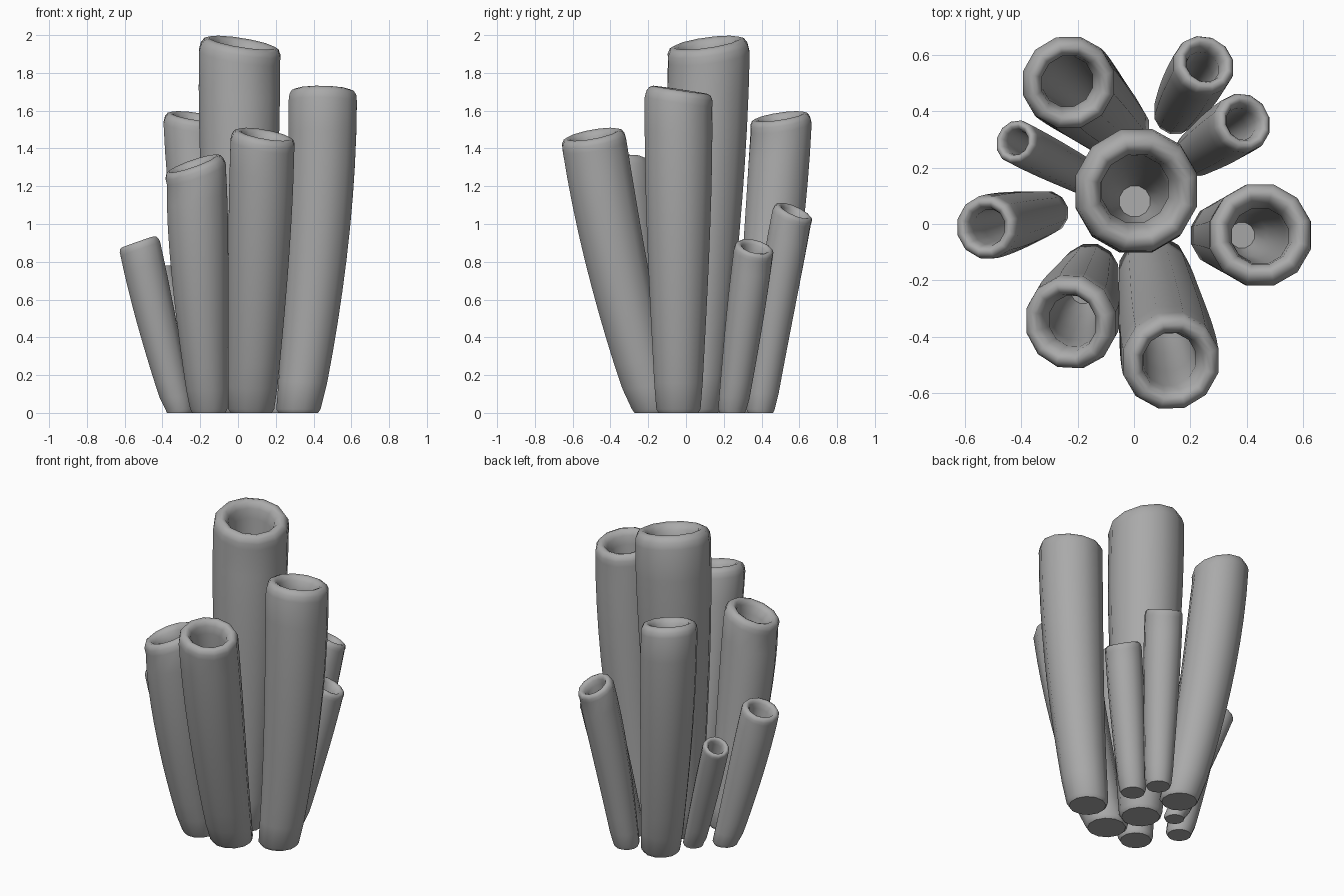
import bpy
import bmesh
import math
from mathutils import Vector

SIDES = 12
UP = Vector((0, 0, 1))

cube = bpy.data.objects.get("Cube")
if cube:
    bpy.data.objects.remove(cube, do_unlink=True)

grey = bpy.data.materials.new("stone_grey")
grey.use_nodes = True
colour = (0.4, 0.4, 0.4, 1)
grey.diffuse_color = colour
grey.node_tree.nodes["Principled BSDF"].inputs["Base Color"].default_value = colour


def add_ring(bm, centre, normal, radius):
    """Circle of vertices facing along the normal."""
    side = normal.cross(Vector((-1, 0, 0)).cross(normal)).normalized() * -1
    side = (Vector((1, 0, 0)) - normal * normal.x).normalized()
    other = normal.cross(side)
    ring = []
    for i in range(SIDES):
        a = math.tau * (i + 0.5) / SIDES
        ring.append(bm.verts.new(centre + (side * math.cos(a) + other * math.sin(a)) * radius))
    return ring


def tube(name, base, base_r, top, top_r, facing, bend):
    """Open, bent tube with a thick rounded lip and a deep tapering hole."""
    n = Vector(facing).normalized()
    start = Vector((base[0], base[1], 0))
    end = Vector(top) - n * top_r * 0.35
    mid = start.lerp(end, bend)
    mid.z = end.z * 0.5

    def point(t):
        return start * (1 - t) ** 2 + mid * 2 * t * (1 - t) + end * t * t

    def direction(t):
        tangent = ((mid - start) * (1 - t) + (end - mid) * t).normalized()
        d = UP.lerp(tangent, min(1, 4 * t))
        return d.lerp(n, t ** 4).normalized()

    bm = bmesh.new()
    # rounded foot
    rings = [add_ring(bm, start, UP, base_r * 0.86),
             add_ring(bm, start + UP * 0.02, UP, base_r * 0.97)]
    # outer wall
    for i in range(1, 11):
        t = i / 10
        r = base_r + (top_r - base_r) * math.sin(t * math.pi / 2) ** 1.1
        rings.append(add_ring(bm, point(t), direction(t), r))
    # lip, as height and radius in parts of the tube radius
    for h, r in ((0.18, 0.98), (0.3, 0.91), (0.35, 0.8), (0.31, 0.7), (0.18, 0.61), (-0.1, 0.55)):
        rings.append(add_ring(bm, end + n * h * top_r, n, r * top_r))
    # inner wall
    for t, r in ((0.8, 0.52), (0.6, 0.47), (0.4, 0.4), (0.3, 0.25)):
        rings.append(add_ring(bm, point(t), direction(t), r * top_r))

    bm.faces.new(list(reversed(rings[0])))
    bm.faces.new(rings[-1])
    for low, high in zip(rings, rings[1:]):
        for i in range(SIDES):
            j = (i + 1) % SIDES
            bm.faces.new((low[i], low[j], high[j], high[i]))
    mesh = bpy.data.meshes.new(name)
    bm.normal_update()
    bm.to_mesh(mesh)
    bm.free()
    mesh.materials.append(grey)
    obj = bpy.data.objects.new(name, mesh)
    bpy.context.collection.objects.link(obj)
    bpy.ops.object.select_all(action="DESELECT")
    obj.select_set(True)
    bpy.context.view_layer.objects.active = obj
    bpy.ops.object.shade_smooth_by_angle(angle=math.radians(50))


# name, base, base radius, rim centre, rim radius, rim direction, bend
tube("centre_tube", (0, 0.06), 0.13, (0.02, 0.11, 1.96), 0.225, (0.16, -0.14, 1), 0.6)
tube("left_tube", (0.32, -0.04), 0.125, (0.45, -0.03, 1.71), 0.187, (0.02, 0.15, 1), 0.95)
tube("front_tube", (0.07, -0.165), 0.13, (0.14, -0.495, 1.475), 0.177, (0.18, -0.18, 1), 0.65)
tube("front_right_tube", (-0.155, -0.17), 0.105, (-0.24, -0.355, 1.32), 0.17, (-0.35, -0.15, 1), 0.75)
tube("right_tube", (-0.31, 0.04), 0.08, (-0.53, -0.01, 0.905), 0.115, (-0.35, 0.02, 1), 0.55)
tube("back_right_tube", (-0.06, 0.34), 0.12, (-0.225, 0.495, 1.57), 0.168, (0.15, -0.15, 1), 0.75)
tube("small_right_tube", (-0.17, 0.165), 0.065, (-0.425, 0.295, 0.75), 0.08, (-0.5, 0.25, 1), 0.5)
tube("back_tube", (0.147, 0.395), 0.08, (0.255, 0.575, 1.07), 0.112, (0.3, 0.45, 1), 0.4)
tube("back_left_tube", (0.215, 0.245), 0.08, (0.395, 0.365, 0.88), 0.108, (0.45, 0.25, 1), 0.5)
